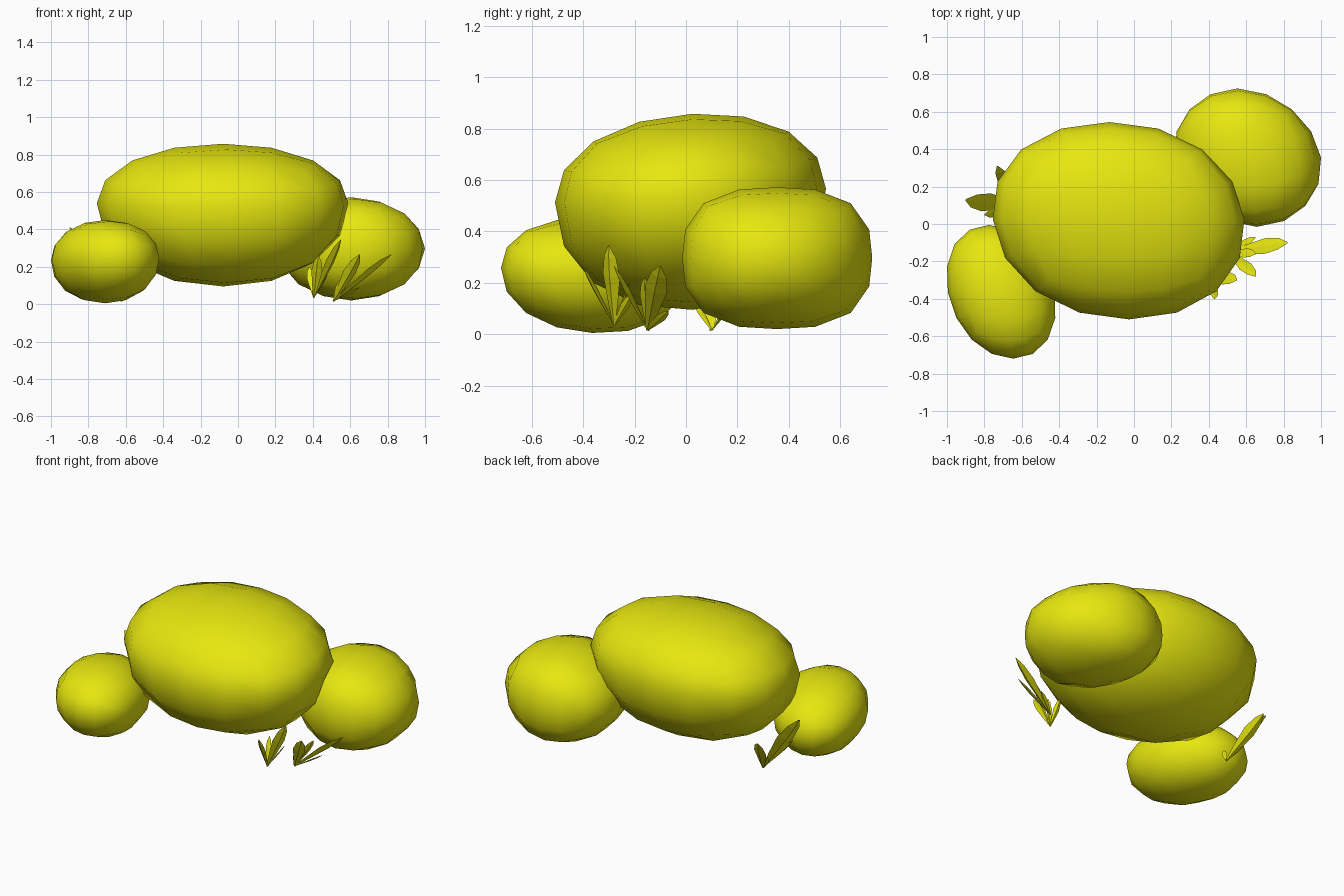
import bpy, bmesh, math
from mathutils import Vector, Quaternion

if "Cube" in bpy.data.objects:
    bpy.data.objects.remove(bpy.data.objects["Cube"])

yellow = bpy.data.materials.new("yellow")
yellow.diffuse_color = (0.8, 0.8, 0.005, 1)
yellow.use_nodes = True
yellow.node_tree.nodes["Principled BSDF"].inputs["Base Color"].default_value = yellow.diffuse_color


def finish(bm, name, smooth):
    bmesh.ops.recalc_face_normals(bm, faces=bm.faces[:])
    for f in bm.faces:
        f.smooth = smooth
    me = bpy.data.meshes.new(name)
    bm.to_mesh(me)
    bm.free()
    me.materials.append(yellow)
    ob = bpy.data.objects.new(name, me)
    bpy.context.collection.objects.link(ob)
    return ob


def rock(name, centre, plus, minus, side_pow, front_pow, skew_x=0, skew_z=0):
    """Rounded boulder: a cube-sphere with its own radius in each direction.
    side_pow squares off the y-z outline, front_pow the outlines along x."""
    bm = bmesh.new()
    bmesh.ops.create_cube(bm, size=2)
    bmesh.ops.subdivide_edges(bm, edges=bm.edges[:], cuts=3, use_grid_fill=True)
    for v in bm.verts:
        d = Vector([math.tan(c * math.pi / 4) for c in v.co])
        yz = (abs(d.y) ** side_pow + abs(d.z) ** side_pow) ** (1 / side_pow)
        d /= (abs(d.x) ** front_pow + yz ** front_pow) ** (1 / front_pow)
        p = Vector([c * (plus[i] if c > 0 else minus[i]) for i, c in enumerate(d)])
        p.x += skew_x * p.y          # lean in plan
        p.z += skew_z * p.y          # tilt front to back
        v.co = p + Vector(centre)
    return finish(bm, name, True)


def clump(name, base, tips, roll=-0.45):
    """Tuft of pointed leaf blades fanning out from one base point."""
    bm = bmesh.new()
    base = Vector(base)
    for tip in tips:
        along = Vector(tip) - base
        side = along.cross(Vector((0, 0, 1))).normalized()
        side.rotate(Quaternion(along.normalized(), roll))
        up = side.cross(along).normalized()
        w = along.length * 0.115
        rings = []
        for t, s in ((0, 0.15), (0.3, 0.6), (0.62, 1), (0.85, 0.72), (1, 0.08)):
            c = base + along * t
            rings.append([bm.verts.new(c + side * w * s * a + up * w * s * b)
                          for a, b in ((1, 0.1), (0, 0.2), (-1, 0.1), (0, -0.25))])
        for r, q in zip(rings, rings[1:]):
            for i in range(4):
                j = (i + 1) % 4
                bm.faces.new((r[i], r[j], q[j], q[i]))
        bm.faces.new(rings[0])
        bm.faces.new(rings[-1])
    return finish(bm, name, False)


# Boulders
rock("main_boulder", (-0.08, 0.025, 0.54), (0.67, 0.52, 0.318), (0.675, 0.535, 0.445),
     2.12, 2.1, skew_x=-0.1, skew_z=0.05)
rock("left_boulder", (-0.71, -0.365, 0.24), (0.285, 0.36, 0.21), (0.285, 0.355, 0.235),
     2.15, 2.05, skew_x=-0.18, skew_z=-0.05)
rock("right_boulder", (0.605, 0.355, 0.297), (0.395, 0.37, 0.275), (0.39, 0.37, 0.277),
     2.7, 1.92, skew_x=-0.14)

# Grass tufts
clump("front_grass", (0.405, -0.28, 0.035),
      [(0.55, -0.30, 0.345), (0.43, -0.40, 0.26),
       (0.38, -0.22, 0.20), (0.48, -0.21, 0.16)])
clump("right_grass", (0.51, -0.15, 0.015),
      [(0.82, -0.10, 0.265), (0.65, -0.28, 0.265), (0.65, -0.16, 0.22),
       (0.65, -0.07, 0.09), (0.55, -0.20, 0.13)])
clump("left_grass", (-0.62, 0.10, 0.015),
      [(-0.90, 0.13, 0.41), (-0.73, 0.31, 0.28), (-0.80, 0.05, 0.22),
       (-0.70, 0.17, 0.13), (-0.66, 0.03, 0.13)])
